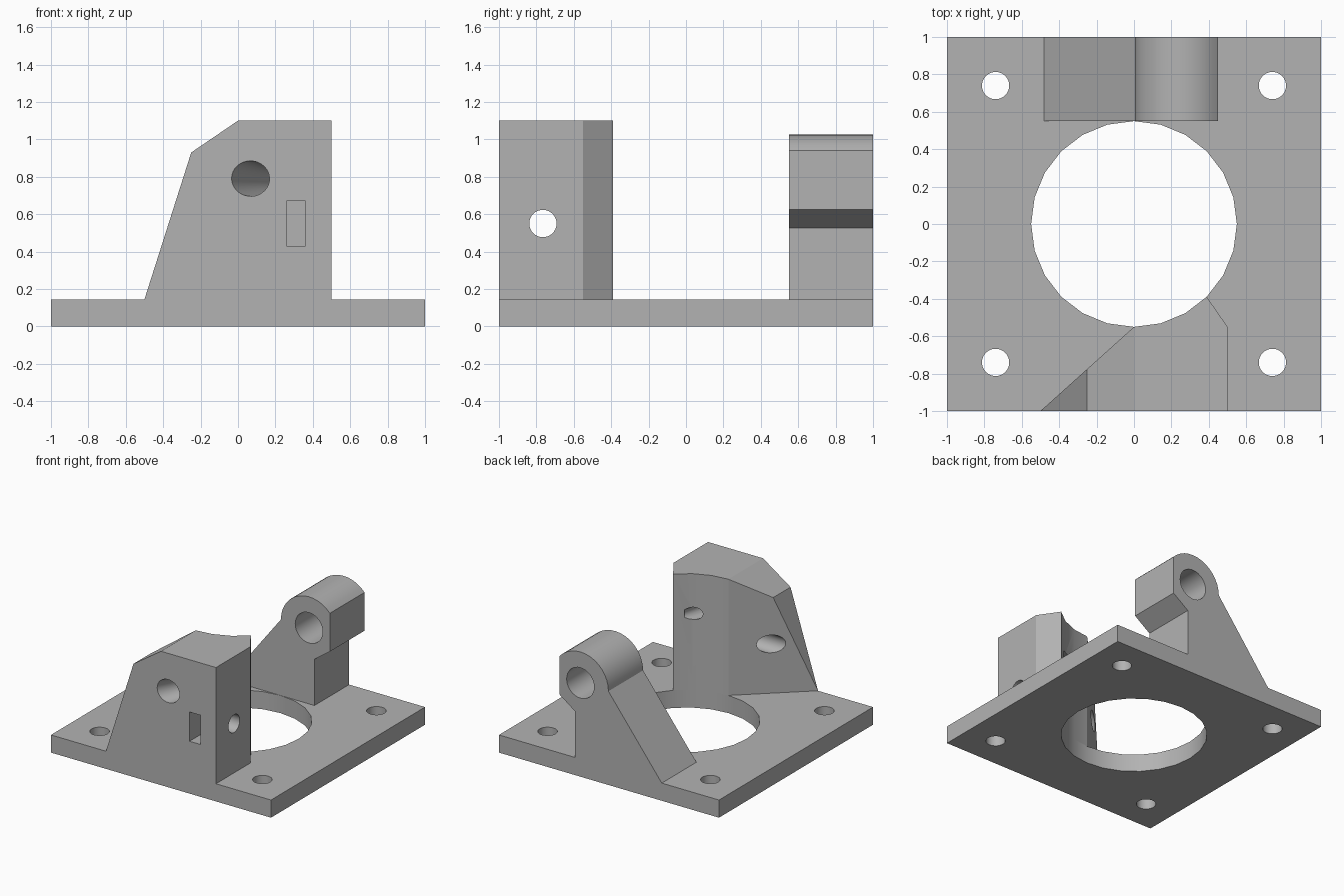
import bpy, bmesh, math
from mathutils import Vector

cube = bpy.data.objects.get("Cube")
if cube:
    bpy.data.objects.remove(cube, do_unlink=True)

grey = bpy.data.materials.new("plain_grey")
grey.use_nodes = True
colour = (0.45, 0.45, 0.45, 1)
grey.diffuse_color = colour
grey.node_tree.nodes["Principled BSDF"].inputs["Base Color"].default_value = colour

PLATE_TOP = 0.145
RING = 0.55


def make(name, bm):
    bmesh.ops.recalc_face_normals(bm, faces=bm.faces)
    mesh = bpy.data.meshes.new(name)
    bm.to_mesh(mesh)
    bm.free()
    mesh.materials.append(grey)
    ob = bpy.data.objects.new(name, mesh)
    bpy.context.collection.objects.link(ob)
    return ob


def prism(name, outline, axis, start, end):
    """Extrude a 2D outline: (x, z) along y, or (x, y) along z."""
    bm = bmesh.new()
    place = (lambda a, b: (a, start, b)) if axis == "Y" else (lambda a, b: (a, b, start))
    face = bm.faces.new([bm.verts.new(place(a, b)) for a, b in outline])
    moved = bmesh.ops.extrude_face_region(bm, geom=[face])["geom"]
    step = Vector((0, end - start, 0)) if axis == "Y" else Vector((0, 0, end - start))
    bmesh.ops.translate(bm, vec=step, verts=[g for g in moved if isinstance(g, bmesh.types.BMVert)])
    return make(name, bm)


def rod(name, p, q, r1, r2=None, sides=32):
    """Round rod or cone from p to q."""
    p, q = Vector(p), Vector(q)
    bm = bmesh.new()
    bmesh.ops.create_cone(bm, cap_ends=True, segments=sides, radius1=r1,
                          radius2=r1 if r2 is None else r2, depth=(q - p).length)
    turn = Vector((0, 0, 1)).rotation_difference(q - p).to_matrix()
    bmesh.ops.rotate(bm, matrix=turn, verts=bm.verts)
    bmesh.ops.translate(bm, vec=(p + q) / 2, verts=bm.verts)
    return make(name, bm)


def box(name, low, high):
    (x0, y0, z0), (x1, y1, z1) = low, high
    return prism(name, [(x0, y0), (x1, y0), (x1, y1), (x0, y1)], "Z", z0, z1)


def combine(ob, tool, operation="DIFFERENCE"):
    tool.hide_render = True
    mod = ob.modifiers.new("combine", "BOOLEAN")
    mod.operation, mod.solver, mod.object = operation, "EXACT", tool
    bpy.context.view_layer.objects.active = ob
    bpy.ops.object.modifier_apply(modifier=mod.name)
    bpy.data.objects.remove(tool, do_unlink=True)


def finish(ob):
    bpy.ops.object.select_all(action="DESELECT")
    ob.select_set(True)
    bpy.context.view_layer.objects.active = ob
    bpy.ops.object.shade_smooth_by_angle(angle=math.radians(25))


# Base plate with a large bore and four corner screw holes
plate = box("base_plate", (-1, -1, 0), (1, 1, PLATE_TOP))
combine(plate, rod("bore_cutter", (0, 0, -1), (0, 0, 1), RING, sides=24))
for x in (-0.74, 0.74):
    for y in (-0.74, 0.74):
        combine(plate, rod("screw_cutter", (x, y, -1), (x, y, 1), 0.073))
finish(plate)

# Front block: front profile limited by its plan, hollowed by the bore
block = prism("front_block", [(-0.5, PLATE_TOP), (0.5, PLATE_TOP), (0.5, 1.1), (0, 1.1), (-0.25, 0.93)],
              "Y", -1, -0.2)
plan = [(-0.5, -1.1), (-0.5, -1), (0, -RING), (0.2, -0.4), (0.388, -0.388), (0.5, -0.55), (0.6, -0.55), (0.6, -1.1)]
combine(block, prism("plan_cutter", plan, "Z", -0.5, 2), "INTERSECT")
combine(block, rod("bore_cutter", (0, 0, -1), (0, 0, 2), RING, sides=24))

# Cross hole, nut slot and slanted tapering hole
combine(block, rod("cross_cutter", (-1, -0.765, 0.55), (1, -0.765, 0.55), 0.073))
combine(block, box("slot_cutter", (0.26, -1.2, 0.43), (0.36, -0.65, 0.67)))
start, exit_point = Vector((0.07, -1, 0.79)), Vector((0.27, -0.48, 0.775))
reach = (exit_point - start) * 0.1
combine(block, rod("slanted_cutter", start - reach, exit_point + reach, 0.099, 0.046))
finish(block)

# Rear bracket: sloped leg, rounded head, undercut on one side
cx, cz, radius = 0.26, 0.77, 0.255
first = math.acos((0.45 - cx) / radius)
arc = [first + (math.pi - first) * i / 14 for i in range(15)]
profile = [(-0.48, PLATE_TOP), (0.31, PLATE_TOP), (0.31, 0.525), (0.45, 0.625)]
profile += [(cx + radius * math.cos(a), cz + radius * math.sin(a)) for a in arc]
bracket = prism("rear_bracket", profile, "Y", RING, 1)
combine(bracket, rod("pivot_cutter", (cx, 0.3, cz), (cx, 1.3, cz), 0.125))
finish(bracket)
